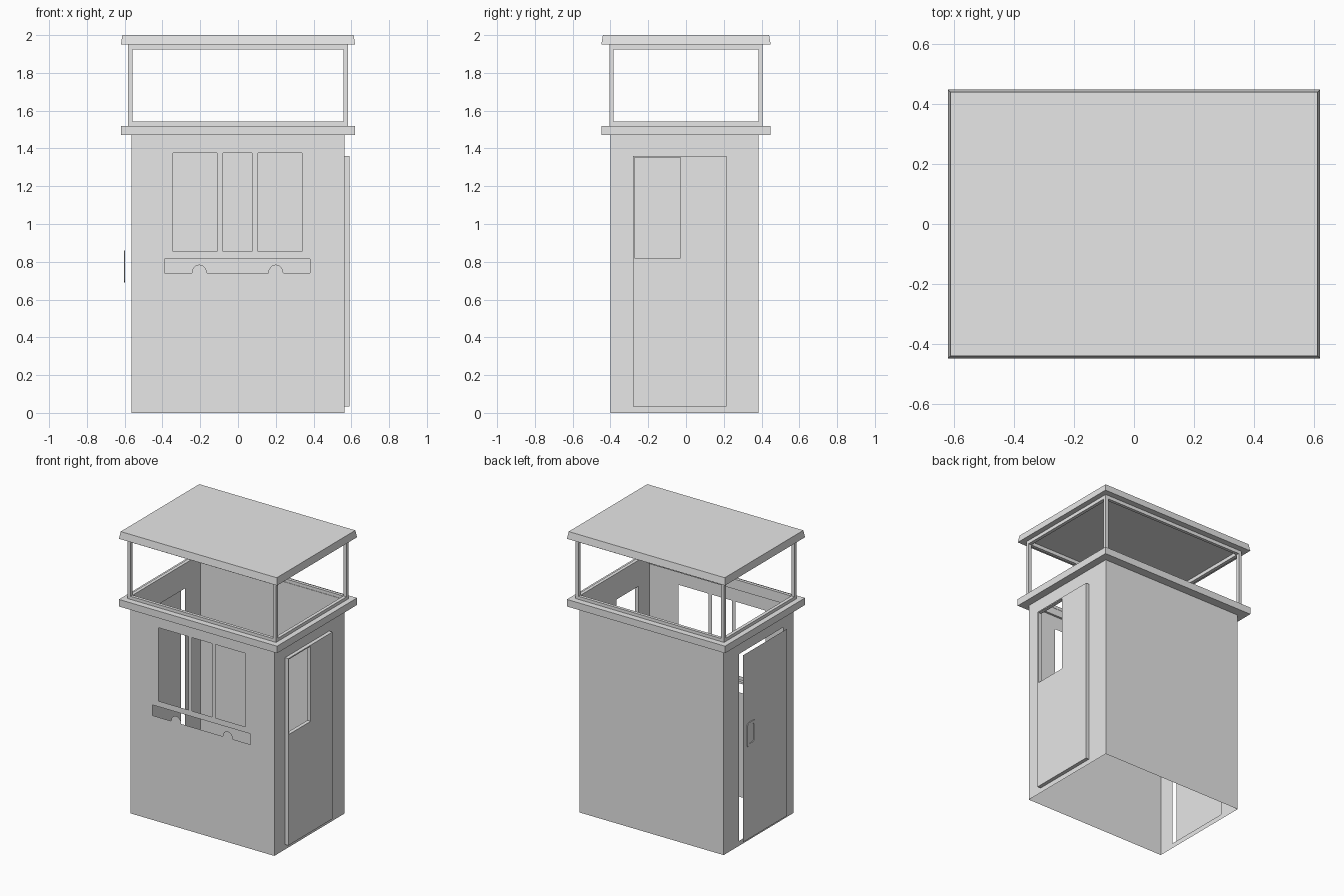
import bpy, bmesh, math
from mathutils import Vector

cube = bpy.data.objects.get("Cube")
if cube:
    bpy.data.objects.remove(cube, do_unlink=True)

grey = bpy.data.materials.new("plain_grey")
grey.use_nodes = True
grey.diffuse_color = (0.8, 0.8, 0.8, 1)
grey.node_tree.nodes["Principled BSDF"].inputs["Base Color"].default_value = (0.8, 0.8, 0.8, 1)


def finish(name, bm):
    mesh = bpy.data.meshes.new(name)
    bm.to_mesh(mesh)
    bm.free()
    mesh.materials.append(grey)
    obj = bpy.data.objects.new(name, mesh)
    bpy.context.collection.objects.link(obj)
    return obj


def rect(u0, u1, v0, v1):
    return [(u0, v0), (u1, v0), (u1, v1), (u0, v1)]


def panel(name, axis, pos, outline, holes=(), depth=0.0, facing=1):
    """Flat sheet across an axis, with holes; depth extrudes it along the axis."""
    def place(u, v):
        return {"x": (pos, u, v), "y": (u, pos, v), "z": (u, v, pos)}[axis]
    normal = Vector([float(axis == a) for a in "xyz"])
    bm = bmesh.new()
    for loop in [outline, *holes]:
        verts = [bm.verts.new(place(*p)) for p in loop]
        for i, v in enumerate(verts):
            bm.edges.new((v, verts[i - 1]))
    bmesh.ops.triangle_fill(bm, edges=bm.edges[:], use_beauty=True, normal=normal * facing)
    bmesh.ops.dissolve_limit(bm, angle_limit=0.01, verts=bm.verts[:], edges=bm.edges[:])
    if depth:
        new = bmesh.ops.extrude_face_region(bm, geom=bm.faces[:], use_keep_orig=True)["geom"]
        bmesh.ops.translate(bm, vec=normal * depth,
                            verts=[g for g in new if isinstance(g, bmesh.types.BMVert)])
        bmesh.ops.recalc_face_normals(bm, faces=bm.faces[:])
    else:
        for f in bm.faces:
            f.normal_update()
            if f.normal.dot(normal) * facing < 0:
                f.normal_flip()
    return finish(name, bm)


def box(name, lo, hi, taper=0.0):
    bm = bmesh.new()
    bmesh.ops.create_cube(bm, size=1)
    lo, hi = Vector(lo), Vector(hi)
    for v in bm.verts:
        top = v.co.z > 0
        v.co = (lo + hi) / 2 + v.co * (hi - lo)
        if top:
            v.co.x -= math.copysign(taper, v.co.x)
            v.co.y -= math.copysign(taper, v.co.y)
    return finish(name, bm)


WX, FRONT, BACK, WALL_TOP = 0.565, -0.40, 0.385, 1.48
door_hole = rect(-0.28, 0.215, 0.035, 1.36)

# Front wall: three windows and a pass-through slot with two domes
slot = [(-0.39, 0.74)]
for cx in (-0.205, 0.2):
    slot += [(cx - 0.04 * math.cos(math.pi * i / 8), 0.74 + 0.045 * math.sin(math.pi * i / 8))
             for i in range(9)]
slot += [(0.38, 0.74), (0.38, 0.83), (-0.39, 0.83)]
windows = [rect(a, b, 0.855, 1.375) for a, b in ((-0.345, -0.11), (-0.08, 0.075), (0.105, 0.34))]
panel("front_wall", "y", FRONT, rect(-WX, WX, 0, WALL_TOP), windows + [slot], facing=-1)
box("slot_shelf", (-0.39, FRONT, 0.815), (0.38, FRONT + 0.02, 0.83))

# Back and side walls
panel("back_wall", "y", BACK, rect(-WX, WX, 0, WALL_TOP))
for name, side in (("left_wall", 1), ("right_wall", -1)):
    panel(name, "x", side * WX, rect(FRONT, BACK, 0, WALL_TOP), [door_hole], facing=side)

# Left door: raised slab with a window
panel("left_door", "x", WX, door_hole, [rect(-0.272, -0.03, 0.82, 1.352)], depth=0.026)

# Right door: thin sheet standing off the wall, with a pull handle
panel("right_door", "x", -0.598, door_hole, facing=-1)


def rounded(u0, u1, v0, v1, r):
    pts = []
    for k, (cu, cv) in enumerate(((u1 - r, v1 - r), (u0 + r, v1 - r), (u0 + r, v0 + r), (u1 - r, v0 + r))):
        for i in range(4):
            a = math.pi / 2 * (k + i / 3)
            pts.append((cu + r * math.cos(a), cv + r * math.sin(a)))
    return pts


panel("door_handle", "x", -0.603, rounded(0.085, 0.17, 0.69, 0.86, 0.015),
      [rounded(0.1, 0.155, 0.71, 0.84, 0.01)], depth=0.005)

# Rim around the wall tops
panel("wall_rim", "z", 1.47, rect(-0.62, 0.62, -0.448, 0.448),
      [rect(-WX + 0.005, WX - 0.005, -0.385, 0.38)], depth=0.05)

# Open upper frame: rails and corner posts
for name, z, h in (("lower_rail", 1.52, 0.022), ("upper_rail", 1.925, 0.027)):
    panel(name, "z", z, rect(-0.582, 0.582, -0.405, 0.405),
          [rect(-0.558, 0.558, -0.383, 0.383)], depth=h)
for sx in (-1, 1):
    for sy in (-1, 1):
        x, y = 0.57 * sx, 0.394 * sy
        box("corner_post", (x - 0.012, y - 0.011, 1.54), (x + 0.012, y + 0.011, 1.927))

# Roof slab with slightly sloped edges
box("roof", (-0.62, -0.448, 1.95), (0.62, 0.448, 2.0), taper=0.008)
